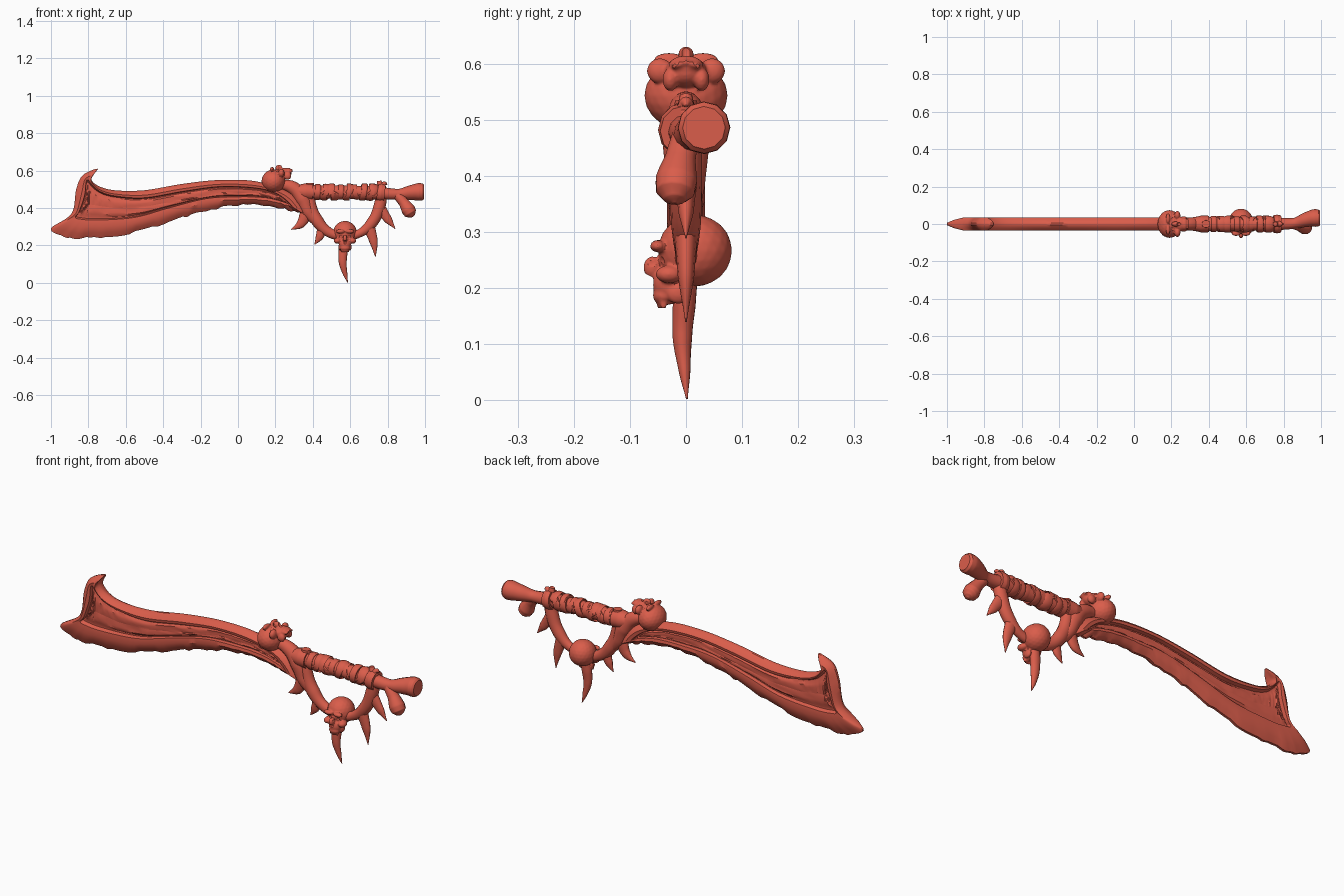
import bpy, bmesh, math, random
from mathutils import Vector, Matrix

random.seed(4)
cube = bpy.data.objects.get("Cube")
if cube:
    bpy.data.objects.remove(cube)

red = bpy.data.materials.new("clay_red")
red.use_nodes = True
red.diffuse_color = (0.70, 0.11, 0.07, 1)
red.node_tree.nodes["Principled BSDF"].inputs["Base Color"].default_value = red.diffuse_color
parts = []


def add(name, data):
    obj = bpy.data.objects.new(name, data)
    bpy.context.collection.objects.link(obj)
    data.materials.clear()
    data.materials.append(red)
    parts.append(obj)
    return obj


def bake(obj):
    """Replace an object's data by its evaluated mesh."""
    deps = bpy.context.evaluated_depsgraph_get()
    mesh = bpy.data.meshes.new_from_object(obj.evaluated_get(deps))
    name, matrix = obj.name, obj.matrix_world.copy()
    parts.remove(obj)
    bpy.data.objects.remove(obj)
    new = add(name, mesh)
    new.name = name
    new.matrix_world = matrix
    return new


def tube(name, points, flat=1.0):
    """Smooth tapered tube; points are (x, y, z, radius), flat scales y."""
    curve = bpy.data.curves.new(name, 'CURVE')
    curve.dimensions = '3D'
    curve.bevel_depth = 1
    curve.bevel_resolution = 4
    curve.use_fill_caps = True
    spline = curve.splines.new('BEZIER')
    spline.resolution_u = 8
    spline.bezier_points.add(len(points) - 1)
    for bp, (x, y, z, r) in zip(spline.bezier_points, points):
        bp.co = (x, y, z)
        bp.radius = r
        bp.handle_left_type = bp.handle_right_type = 'AUTO'
    obj = add(name, curve)
    obj.scale.y = flat
    bpy.context.view_layer.update()
    return bake(obj)


def blobs(name, items):
    """One mesh made of ellipsoids given as (centre, radii)."""
    bm = bmesh.new()
    for centre, radii in items:
        m = Matrix.Translation(centre) @ Matrix.Diagonal((*radii, 1))
        bmesh.ops.create_icosphere(bm, subdivisions=3, radius=1, matrix=m)
    mesh = bpy.data.meshes.new(name)
    bm.to_mesh(mesh)
    bm.free()
    return add(name, mesh)


def skull(name, matrix):
    """Skull facing -y: fused cranium, cheeks, jaw and teeth with cut sockets."""
    body = [((0, .01, 0), (.064, .066, .064)), ((0, -.035, -.06), (.032, .03, .036)),
            ((0, -.066, -.03), (.012, .016, .02)), ((0, -.045, -.08), (.027, .02, .018))]
    sockets = [((0, -.078, -.052), (.009, .02, .012))]
    for s in (-1, 1):
        body += [((s * .04, -.036, -.042), (.02, .024, .016)),
                 ((s * .026, -.056, .008), (.024, .014, .011)),
                 ((s * .024, -.02, -.075), (.012, .022, .02))]
        sockets.append(((s * .026, -.068, -.02), (.018, .024, .016)))
    for i in range(5):
        body.append((((i - 2) * .009, -.052 + .003 * abs(i - 2), -.093), (.0045, .007, .012)))
    head, cutter = blobs(name, body), blobs(name + "_cutter", sockets)
    cutter.hide_render = True
    fuse = head.modifiers.new("fuse", 'REMESH')
    fuse.mode = 'VOXEL'
    fuse.voxel_size = .0035
    soft = head.modifiers.new("soften", 'SMOOTH')
    soft.iterations = 2
    cut = head.modifiers.new("sockets", 'BOOLEAN')
    cut.operation = 'DIFFERENCE'
    cut.object = cutter
    bpy.context.view_layer.update()
    head = bake(head)
    parts.remove(cutter)
    bpy.data.objects.remove(cutter)
    head.matrix_world = matrix


def smooth_loop(points, steps=7):
    """Closed Catmull-Rom loop through 2D points."""
    out, n = [], len(points)
    for i in range(n):
        a, b, c, d = (Vector(points[(i + k) % n]) for k in (-1, 0, 1, 2))
        for j in range(steps):
            t = j / steps
            out.append(.5 * (2 * b + (c - a) * t + (2 * a - 5 * b + 4 * c - d) * t ** 2
                             + (3 * b - a - 3 * c + d) * t ** 3))
    return out


# Blade: matched outline and panel points, from the guard along the spine and back
pairs = [((.37, .37), (.29, .41)), ((.30, .47), (.22, .47)), ((.11, .54), (.11, .505)),
         ((-.09, .55), (-.09, .515)), ((-.29, .53), (-.29, .49)), ((-.5, .495), (-.5, .455)),
         ((-.66, .495), (-.66, .465)), ((-.75, .52), (-.74, .49)), ((-.785, .56), (-.785, .53)),
         ((-.75, .61), (-.80, .55)), ((-.83, .575), (-.812, .54)), ((-.865, .5), (-.82, .47)),
         ((-.89, .37), (-.85, .38)), ((-1, .29), (-.87, .35)), ((-.93, .25), (-.84, .34)),
         ((-.79, .24), (-.75, .335)), ((-.58, .265), (-.55, .35)), ((-.37, .325), (-.37, .40)),
         ((-.2, .38), (-.17, .45)), ((0, .415), (0, .46)), ((.17, .41), (.15, .455)),
         ((.3, .385), (.25, .43))]
midline = [(-.8, .42), (-.66, .4), (-.5, .405), (-.29, .447), (-.1, .483), (.1, .48), (.22, .45)]


def mid(p):
    x = min(max(p.x, midline[0][0]), midline[-1][0])
    for (x0, z0), (x1, z1) in zip(midline, midline[1:]):
        if x <= x1:
            return Vector((x, z0 + (z1 - z0) * (x - x0) / (x1 - x0)))
    return Vector(midline[-1])


outline = smooth_loop([p[0] for p in pairs])
panel = smooth_loop([p[1] for p in pairs])
edge_start = 14 * 7
for i in range(edge_start, len(outline)):   # chipped cutting edge
    outline[i].y += random.uniform(-.008, .006)
rings = []   # (points, half thickness, bump), from panel middle to outer edge
for f, y, bump in ((1, .02, 0), (.8, .021, .003), (.6, .021, .003), (.4, .021, .002), (.22, .013, 0),
                   (.1, .013, 0), (0, .031, 0)):
    rings.append(([p.lerp(mid(p), f) for p in panel], y, bump))
for f, y in ((.35, .034), (.72, .022), (1, .006)):
    rings.append(([p.lerp(o, f) for p, o in zip(panel, outline)], y, 0))
bm = bmesh.new()
loops = []
for side, order in ((-1, rings), (1, rings[::-1])):
    for pts, y, bump in order:
        loops.append([bm.verts.new((p.x, side * (y + random.uniform(-bump, bump)), p.y)) for p in pts])
for a, b in zip(loops, loops[1:]):
    for i in range(len(a)):
        j = (i + 1) % len(a)
        bm.faces.new((a[i], a[j], b[j], b[i]))
bmesh.ops.remove_doubles(bm, verts=bm.verts, dist=.0002)
bmesh.ops.recalc_face_normals(bm, faces=bm.faces)
mesh = bpy.data.meshes.new("blade")
bm.to_mesh(mesh)
bm.free()
add("blade", mesh)

# Guard: knuckle bow, blade socket and pommel collar
tube("knuckle_bow", [(.385, 0, .535, .022), (.385, 0, .43, .03), (.425, 0, .33, .033), (.49, 0, .268, .026),
                     (.57, 0, .25, .022), (.65, 0, .265, .022), (.715, 0, .32, .03),
                     (.757, 0, .41, .032), (.765, 0, .48, .03), (.755, 0, .545, .012)], .9)
tube("blade_socket", [(.2, 0, .53, .02), (.29, 0, .51, .035), (.345, 0, .45, .043),
                      (.375, 0, .38, .035), (.42, 0, .32, .02)], .95)
tube("grip_mount", [(.3, 0, .49, .03), (.36, 0, .487, .045), (.4, 0, .485, .044)])
tube("pommel_collar", [(.745, 0, .485, .046), (.765, 0, .482, .05), (.785, 0, .48, .046)])
tube("collar_point", [(.77, 0, .51, .022), (.785, 0, .53, .012), (.798, 0, .525, .002)])

# Curved spikes: root, bend and tip
spikes = [((.365, .37), (.335, .315), (.285, .285), .034), ((.455, .3), (.435, .245), (.41, .205), .03),
          ((.7, .3), (.725, .22), (.735, .14), .032), ((.765, .39), (.805, .335), (.84, .29), .03)]
for i, (root, bend, tip, r) in enumerate(spikes):
    tube(f"guard_spike_{i + 1}", [(root[0], 0, root[1], r), (bend[0], 0, bend[1], r * .7),
                                  (tip[0], 0, tip[1], .002)], .65)
tube("lower_tusk", [(.572, .005, .24, .024), (.562, -.004, .17, .026), (.56, -.008, .11, .022),
                    (.572, -.003, .05, .013), (.586, .002, .003, .002)], .8)

# Grip: core with tilted wrapped bands
tube("grip_core", [(.38, 0, .485, .037), (.57, 0, .485, .035), (.76, 0, .48, .035)])
for i in range(8):
    x = .425 + i * .041
    lean = random.uniform(-.012, .012)
    r = random.uniform(.04, .047)
    tube(f"grip_wrap_{i + 1}", [(x - .017, lean * .3, .485 - lean, r - .004), (x - .011, 0, .485, r),
                                (x + .011, 0, .485, r), (x + .017, -lean * .3, .485 + lean, r - .004)])

# Bone pommel: shaft with a flat knob and a smaller lower knob
tube("bone_shaft", [(.75, 0, .48, .034), (.86, .005, .474, .028), (.925, .024, .482, .04),
                    (.965, .032, .486, .047), (.985, .032, .486, .046), (.995, .032, .486, .038)])
tube("bone_lower_knob", [(.845, 0, .475, .024), (.885, -.01, .43, .028), (.91, -.017, .392, .038),
                         (.922, -.019, .372, .035), (.93, -.02, .358, .02), (.933, -.02, .352, .004)])

# Skulls: one hanging on the bow, one lying on the spine with its face up
skull("bow_skull", Matrix.Translation((.572, .006, .267)))
lying = Matrix(((0, 0, -1), (1, 0, 0), (0, -1, 0))).to_4x4()
skull("spine_skull", Matrix.Translation((.19, 0, .553)) @ lying @ Matrix.Diagonal((1.16, .95, 1, 1)))

# Shading
bpy.ops.object.select_all(action='DESELECT')
for obj in parts:
    obj.select_set(True)
bpy.context.view_layer.objects.active = parts[0]
bpy.ops.object.shade_smooth_by_angle(angle=math.radians(35))
